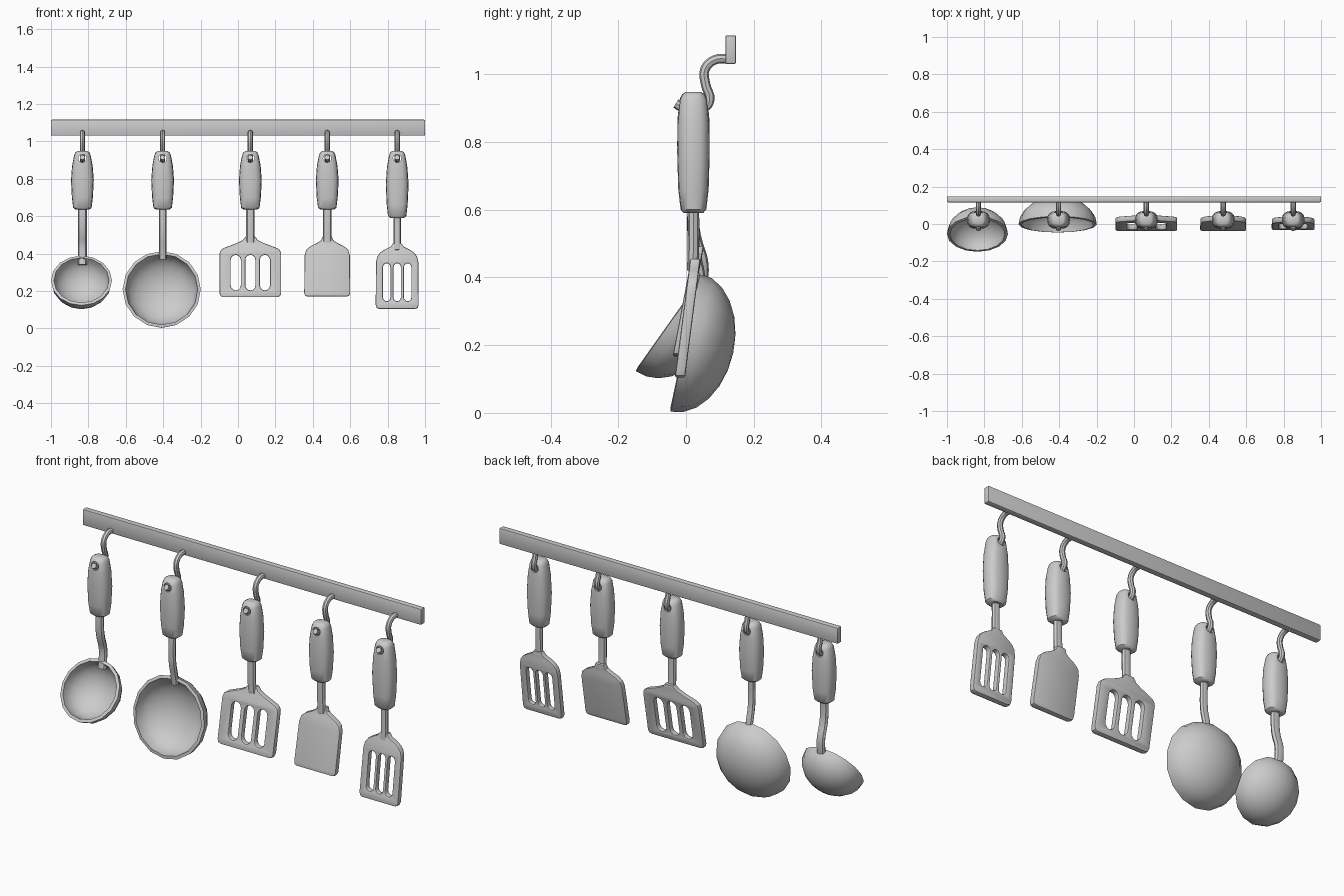
import bpy, bmesh
from math import radians, sin, cos, pi, copysign
from mathutils import Matrix, Vector

if "Cube" in bpy.data.objects:
    bpy.data.objects.remove(bpy.data.objects["Cube"])


def finish(ob, angle=40):
    bpy.ops.object.select_all(action='DESELECT')
    ob.select_set(True)
    bpy.context.view_layer.objects.active = ob
    bpy.ops.object.shade_smooth_by_angle(angle=radians(angle))
    return ob


def from_bmesh(name, bm):
    me = bpy.data.meshes.new(name)
    bmesh.ops.recalc_face_normals(bm, faces=bm.faces)
    bm.to_mesh(me)
    bm.free()
    ob = bpy.data.objects.new(name, me)
    bpy.context.collection.objects.link(ob)
    return ob


def to_mesh(ob):
    bpy.ops.object.select_all(action='DESELECT')
    ob.select_set(True)
    bpy.context.view_layer.objects.active = ob
    bpy.ops.object.convert(target='MESH')
    return bpy.context.view_layer.objects.active


def tube(name, x, pts, r, xscale=1.0):
    """Round rod along a smooth path in the y-z plane."""
    cu = bpy.data.curves.new(name, 'CURVE')
    cu.dimensions = '3D'
    cu.bevel_depth, cu.bevel_resolution, cu.resolution_u = r, 2, 4
    cu.use_fill_caps = True
    sp = cu.splines.new('BEZIER')
    sp.bezier_points.add(len(pts) - 1)
    for bp, (y, z) in zip(sp.bezier_points, pts):
        bp.co = (0, y, z)
        bp.handle_left_type = bp.handle_right_type = 'AUTO'
    ob = bpy.data.objects.new(name, cu)
    bpy.context.collection.objects.link(ob)
    ob = to_mesh(ob)
    ob.data.transform(Matrix.Translation((x, 0, 0)) @ Matrix.Diagonal((xscale, 1, 1, 1)))
    return finish(ob)


def handle(name, x, bottom):
    """Lofted grip with a hanging hole."""
    top, n = 0.948, 16
    h = top - bottom
    prof = [(0, .036, .028), (.03, .049, .038), (.2, .056, .045), (.5, .061, .048),
            (.75, .055, .047), (.93, .044, .042), (.98, .037, .033), (1, .026, .022)]
    bm = bmesh.new()
    rings = []
    for t, rx, ry in prof:
        ring = []
        for i in range(n):
            c, s = cos(2 * pi * i / n), sin(2 * pi * i / n)
            ring.append(bm.verts.new((x + rx * copysign(abs(c) ** .75, c),
                                      .022 + ry * copysign(abs(s) ** .75, s), bottom + t * h)))
        rings.append(ring)
    for a, b in zip(rings, rings[1:]):
        for i in range(n):
            j = (i + 1) % n
            bm.faces.new((a[i], a[j], b[j], b[i]))
    bm.faces.new(rings[0])
    bm.faces.new(rings[-1])
    ob = from_bmesh(name, bm)
    # hanging hole
    bpy.ops.mesh.primitive_cylinder_add(vertices=12, radius=.022, depth=.3,
                                        location=(x, .022, .909), rotation=(pi / 2, 0, 0))
    cut = bpy.context.object
    cut.name, cut.hide_render = "hole_cutter", True
    m = ob.modifiers.new("hole", 'BOOLEAN')
    m.operation, m.object, m.solver = 'DIFFERENCE', cut, 'EXACT'
    ob = to_mesh(ob)
    bpy.data.objects.remove(cut)
    return finish(ob)


def bowl(name, center, radius, depth, tilt):
    """Half ellipsoid shell opening toward the front."""
    bm = bmesh.new()
    bmesh.ops.create_uvsphere(bm, u_segments=16, v_segments=12, radius=1)
    bmesh.ops.delete(bm, geom=[v for v in bm.verts if v.co.z > .01], context='VERTS')
    bm.transform(Matrix.Translation(center) @ Matrix.Rotation(radians(tilt), 4, 'X')
                 @ Matrix.Diagonal((radius, radius, depth, 1)))
    me = bpy.data.meshes.new(name)
    bm.to_mesh(me)
    bm.free()
    ob = bpy.data.objects.new(name, me)
    bpy.context.collection.objects.link(ob)
    m = ob.modifiers.new("wall", 'SOLIDIFY')
    m.thickness, m.offset = .016, -1
    return finish(to_mesh(ob))


def blade(name, x, half, slots, slope, y_low):
    """Flat plate outlined by a mirrored half profile, with rounded slots."""
    cu = bpy.data.curves.new(name, 'CURVE')
    cu.dimensions, cu.fill_mode = '2D', 'BOTH'
    cu.extrude, cu.bevel_depth, cu.bevel_resolution, cu.offset = .009, .006, 1, -.006

    def loop(pts):
        sp = cu.splines.new('POLY')
        sp.points.add(len(pts) - 1)
        for p, (a, b) in zip(sp.points, pts):
            p.co = (a, b, 0, 1)
        sp.use_cyclic_u = True

    loop(half + [(-a, b) for a, b in reversed(half)])
    for cx, hw, lo, hi in slots:
        arc = [(hw * cos(pi * i / 6), hw * sin(pi * i / 6)) for i in range(7)]
        loop([(cx + a, hi - hw + b) for a, b in arc] + [(cx - a, lo + hw - b) for a, b in arc])
    ob = bpy.data.objects.new(name, cu)
    bpy.context.collection.objects.link(ob)
    ob = to_mesh(ob)
    z0 = min(b for a, b in half)
    for v in ob.data.vertices:
        a, b, c = v.co
        v.co = Vector((x + a, y_low + slope * (b - z0) - c, b))
    bm = bmesh.new()
    bm.from_mesh(ob.data)
    bmesh.ops.remove_doubles(bm, verts=bm.verts, dist=.0002)
    bmesh.ops.recalc_face_normals(bm, faces=bm.faces)
    bm.to_mesh(ob.data)
    bm.free()
    return finish(ob, 30)


# wall rail
bm = bmesh.new()
bmesh.ops.create_cube(bm, size=1, matrix=Matrix.Translation((0, .132, 1.073))
                      @ Matrix.Diagonal((2, .032, .085, 1)))
bmesh.ops.bevel(bm, geom=bm.edges[:], offset=.005, segments=2, affect='EDGES', profile=.5)
finish(from_bmesh("rail", bm))

# hooks and handles
names = ["small_ladle", "large_ladle", "wide_turner", "spatula", "narrow_turner"]
xs = [-.832, -.403, .066, .477, .851]
for nm, x in zip(names, xs):
    tube(nm + "_hook", x, [(.125, 1.046), (.085, 1.043), (.056, 1.015), (.058, .97), (.07, .925),
                           (.055, .902), (.02, .898), (-.012, .903), (-.03, .914)], .014)
    handle(nm + "_handle", x, .59 if nm == "narrow_turner" else .635)

# necks
tube("small_ladle_neck", xs[0], [(.022, .66), (.022, .56), (.03, .51), (.048, .45), (.05, .41), (.042, .34)],
     .017, 1.4)
tube("large_ladle_neck", xs[1], [(.022, .66), (.022, .5), (.038, .42), (.046, .37)], .016, 1.25)
for i in (2, 3):
    tube(names[i] + "_neck", xs[i], [(.022, .66), (.022, .54), (.025, .46)], .017, 1.35)
tube("narrow_turner_neck", xs[4], [(.022, .62), (.022, .5), (.02, .42)], .017, 1.15)

# ladle bowls
bowl("small_ladle_bowl", (-.837, -.054, .256), .163, .133, 54.6)
bowl("large_ladle_bowl", (-.408, -.002, .208), .209, .145, 78)

# turner and spatula blades
blade("wide_turner_blade", xs[2],
      [(.145, .167), (.159, .173), (.165, .188), (.165, .4), (.158, .418), (.143, .429), (.07, .457),
       (.04, .472), (.024, .492)],
      [(c, .027, .203, .393) for c in (-.078, 0, .078)], .19, -.024)
blade("spatula_blade", xs[3],
      [(.105, .17), (.118, .175), (.123, .19), (.121, .39), (.112, .42), (.09, .439), (.055, .456),
       (.033, .47), (.024, .492)], [], .19, -.024)
blade("narrow_turner_blade", xs[4],
      [(.097, .104), (.11, .11), (.115, .126), (.113, .355), (.106, .385), (.09, .406), (.065, .422),
       (.035, .437), (.022, .455)],
      [(c, .02, .145, .348) for c in (-.056, 0, .056)], .13, -.018)
